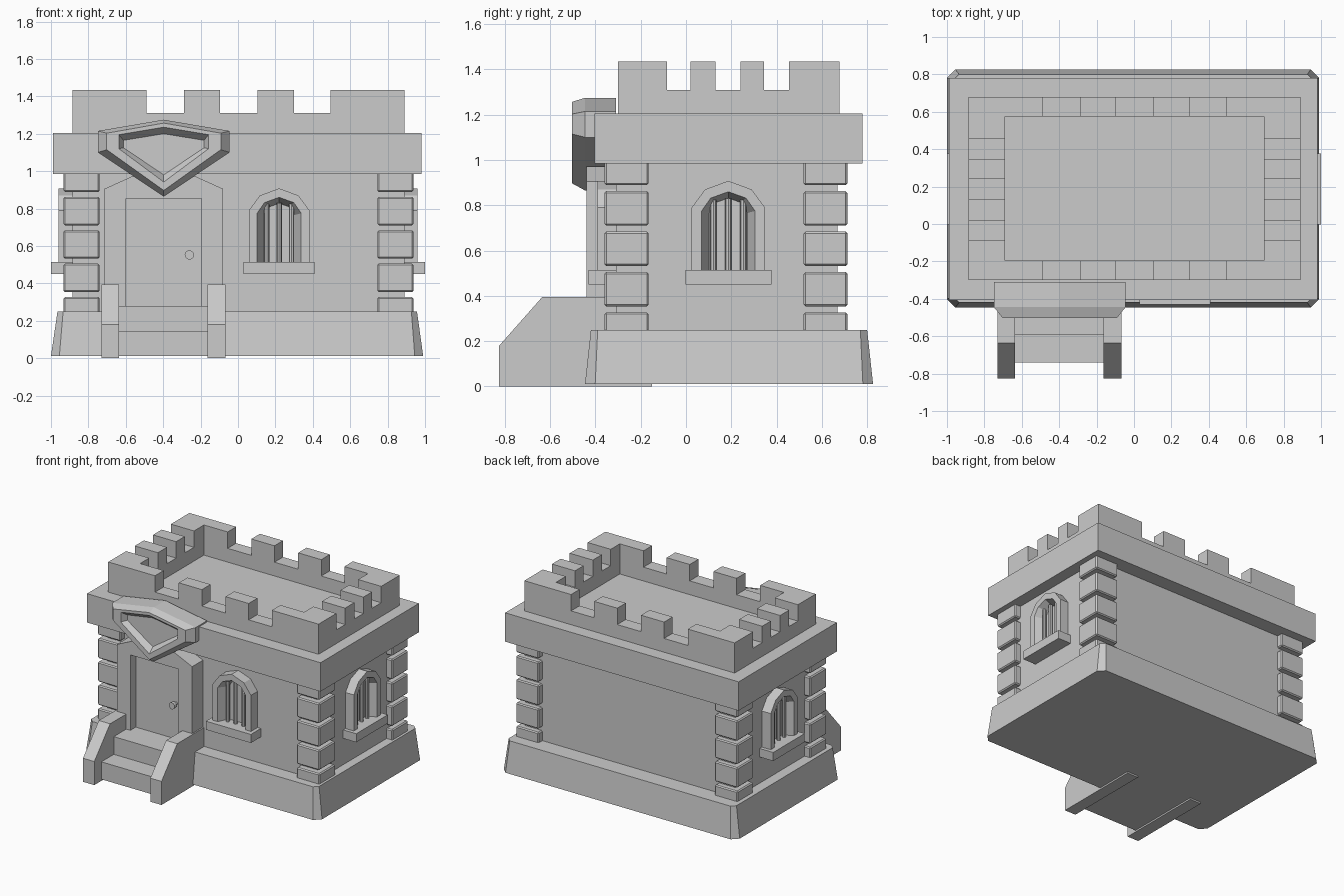
import bpy, bmesh, math
from mathutils import Matrix, Vector

if "Cube" in bpy.data.objects:
    bpy.data.objects.remove(bpy.data.objects["Cube"])


def finish(name, bm, matrix=None):
    bmesh.ops.recalc_face_normals(bm, faces=bm.faces)
    mesh = bpy.data.meshes.new(name)
    bm.to_mesh(mesh)
    bm.free()
    ob = bpy.data.objects.new(name, mesh)
    bpy.context.collection.objects.link(ob)
    if matrix:
        ob.matrix_world = matrix
    return ob


def loft(name, rings, caps=True, matrix=None):
    """Skin matching rings of points; either cap both ends or close the loop."""
    bm = bmesh.new()
    vs = [[bm.verts.new(p) for p in r] for r in rings]
    pairs = list(zip(vs, vs[1:])) + ([] if caps else [(vs[-1], vs[0])])
    for a, b in pairs:
        for i in range(len(a)):
            j = (i + 1) % len(a)
            bm.faces.new((a[i], a[j], b[j], b[i]))
    if caps:
        bm.faces.new(vs[0])
        bm.faces.new(vs[-1])
    return finish(name, bm, matrix)


def box(name, x, y, z, bevel=0, matrix=None):
    ring = lambda h: [(x[0], y[0], h), (x[1], y[0], h), (x[1], y[1], h), (x[0], y[1], h)]
    ob = loft(name, [ring(z[0]), ring(z[1])], matrix=matrix)
    if bevel:
        m = ob.modifiers.new("bevel", 'BEVEL')
        m.width = bevel
        m.segments = 1
    return ob


def xz(pts, y):
    return [(p[0], y, p[1]) for p in pts]


def yz(pts, x):
    return [(x, p[0], p[1]) for p in pts]


def mirrored(half, cx=0):
    """Close a right-half profile (dx, z) about x = cx; points on the axis stay single."""
    return [(cx + u, v) for u, v in half] + [(cx - u, v) for u, v in reversed(half) if u > 0]


# Sloped plinth with cut corners
def octagon(x0, x1, y0, y1, c, z):
    return [(x0 + c, y0, z), (x1 - c, y0, z), (x1, y0 + c, z), (x1, y1 - c, z),
            (x1 - c, y1, z), (x0 + c, y1, z), (x0, y1 - c, z), (x0, y0 + c, z)]


loft("plinth", [octagon(-1.0, 0.99, -0.446, 0.826, 0.045, 0.012),
                octagon(-0.965, 0.957, -0.42, 0.80, 0.03, 0.25)])

# Walls and cornice
box("walls", (-0.885, 0.89), (-0.31, 0.668), (0.24, 1.0))
box("cornice", (-0.99, 0.98), (-0.405, 0.78), (0.985, 1.205))


# Battlements
def crenels(lo, hi, merlons):
    pts = [(lo, 1.2)]
    for a, b in merlons:
        pts += [(a, 1.31), (a, 1.435), (b, 1.435), (b, 1.31)]
    pts = [p for p in pts if not (p[1] == 1.31 and p[0] in (lo, hi))]
    return pts + [(hi, 1.2)]


long_side = crenels(-0.885, 0.89, [(-0.885, -0.49), (-0.29, -0.095), (0.105, 0.30), (0.495, 0.89)])
short_side = crenels(-0.195, 0.575, [(-0.195, -0.085), (0.02, 0.13), (0.24, 0.345), (0.455, 0.575)])
for name, a, b in (("front_battlement", -0.30, -0.195), ("back_battlement", 0.575, 0.678)):
    loft(name, [xz(long_side, a), xz(long_side, b)])
for name, a, b in (("left_battlement", -0.885, -0.69), ("right_battlement", 0.695, 0.89)):
    loft(name, [yz(short_side, a), yz(short_side, b)])

# Corner stones
for x in ((-0.933, -0.74), (0.745, 0.938)):
    for y in ((-0.36, -0.165), (0.52, 0.713)):
        for i in range(5):
            z = 0.175 + 0.1785 * i
            box("corner_stone", x, y, (z, min(z + 0.152, 0.995)), 0.008)


# Barred arched windows, built facing -y around their own centre
def window(matrix):
    outer = mirrored([(0.162, 0.48), (0.162, 0.79), (0.103, 0.87), (0, 0.908)])
    front = mirrored([(0.118, 0.48), (0.118, 0.775), (0.078, 0.832), (0, 0.86)])
    inner = mirrored([(0.08, 0.48), (0.08, 0.765), (0.05, 0.81), (0, 0.828)])
    loft("window_frame", [xz(outer, 0.01), xz(outer, -0.075), xz(front, -0.075),
                          xz(inner, 0.005)], caps=False, matrix=matrix)
    box("window_sill", (-0.19, 0.19), (-0.115, 0.02), (0.45, 0.515), matrix=matrix)
    for u in (-0.066, 0, 0.066):
        bm = bmesh.new()
        bmesh.ops.create_cone(bm, segments=8, cap_ends=True, radius1=0.014, radius2=0.014,
                              depth=0.33, matrix=Matrix.Translation((u, -0.028, 0.665)))
        finish("window_bar", bm, matrix)


window(Matrix.Translation((0.22, -0.315, 0)))
window(Matrix.Translation((0.885, 0.187, 0)) @ Matrix.Rotation(math.pi / 2, 4, 'Z'))
window(Matrix.Translation((-0.885, 0.187, 0)) @ Matrix.Rotation(-math.pi / 2, 4, 'Z'))

# Door surround, door and knob
cx = -0.397
surround = mirrored([(0.203, 0.26), (0.318, 0.26), (0.318, 0.905), (0.17, 0.972)], cx)
opening = mirrored([(0.203, 0.855)], cx)
n = len(surround) // 2
profile = surround[:2 * n] + opening[::-1]
loft("door_surround", [xz(profile, -0.44), xz(profile, -0.30)])
box("door", (cx - 0.21, cx + 0.21), (-0.375, -0.30), (0.27, 0.86))
for r, d, y in ((0.012, 0.04, -0.385), (0.025, 0.025, -0.415)):
    bm = bmesh.new()
    bmesh.ops.create_cone(bm, segments=12, cap_ends=True, radius1=r, radius2=r, depth=d,
                          matrix=Matrix.Translation((-0.26, y, 0.552)) @ Matrix.Rotation(math.pi / 2, 4, 'X'))
    finish("door_knob", bm)

# Steps and their side walls
steps = [(-0.74, 0.012), (-0.74, 0.145), (-0.59, 0.145), (-0.59, 0.28), (-0.30, 0.28), (-0.30, 0.012)]
loft("steps", [yz(steps, -0.64), yz(steps, -0.155)])
cheek = [(-0.825, 0), (-0.825, 0.18), (-0.635, 0.395), (-0.30, 0.395), (-0.15, 0.2), (-0.15, 0)]
for a, b in ((-0.73, -0.635), (-0.162, -0.068)):
    loft("step_side_wall", [yz(cheek, a), yz(cheek, b)])


# Blank shield plaque over the door
def shield(w, top, shoulder, hip, tip, y):
    return xz(mirrored([(0, tip), (w, hip), (w, shoulder), (0, top)], cx)[:4] +
              [(cx - w, shoulder), (cx - w, hip)], y)


loft("shield_plaque", [shield(0.352, 1.275, 1.215, 1.10, 0.865, -0.31),
                       shield(0.352, 1.275, 1.215, 1.10, 0.865, -0.445),
                       shield(0.305, 1.257, 1.203, 1.115, 0.897, -0.503),
                       shield(0.24, 1.235, 1.195, 1.12, 0.942, -0.503),
                       shield(0.215, 1.20, 1.165, 1.125, 0.98, -0.46)])
